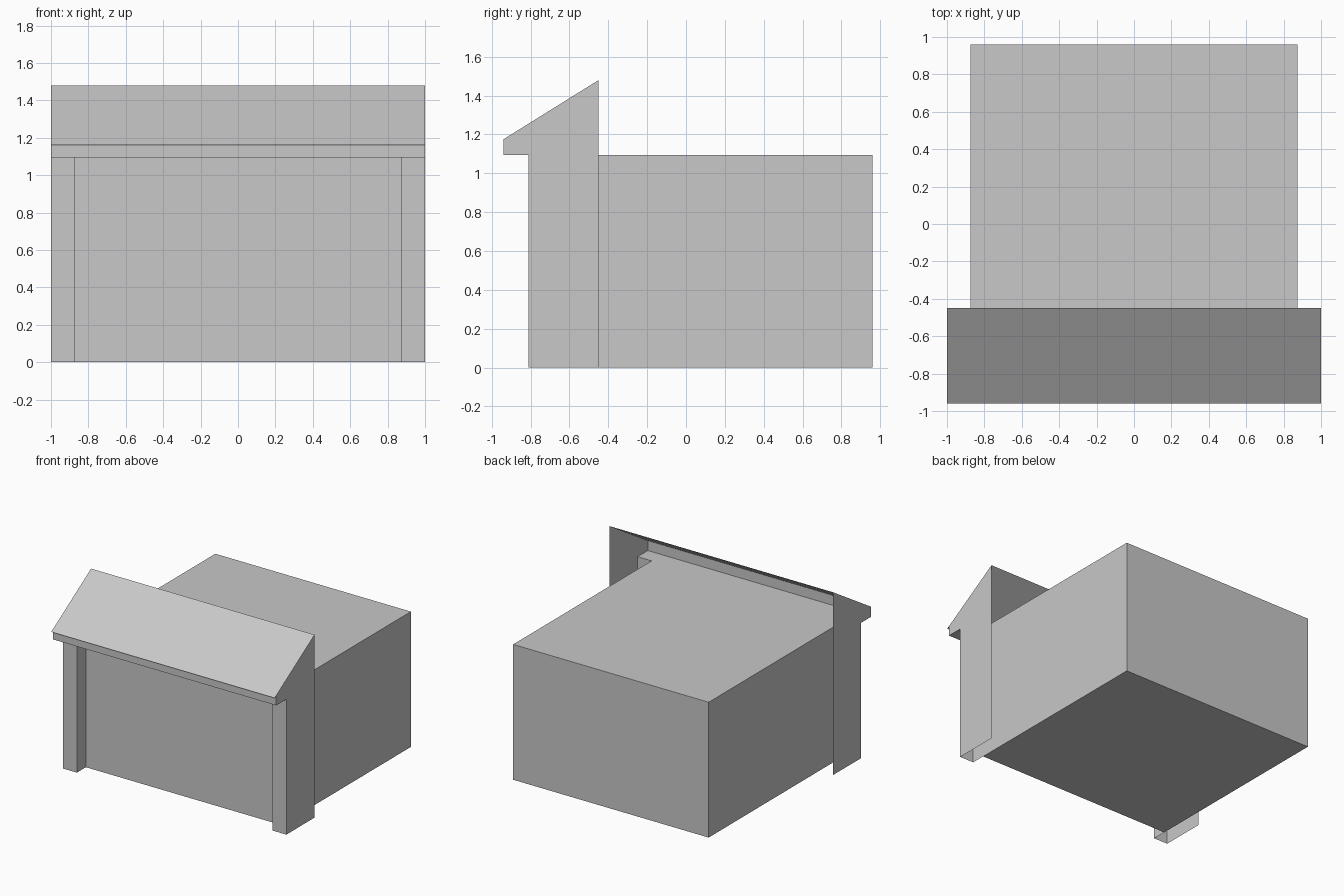
import bpy, bmesh

if "Cube" in bpy.data.objects:
    bpy.data.objects.remove(bpy.data.objects["Cube"])

# One plain grey for the whole model
grey = bpy.data.materials.new("light_grey")
grey.diffuse_color = (0.58, 0.58, 0.58, 1)
grey.use_nodes = True
grey.node_tree.nodes["Principled BSDF"].inputs["Base Color"].default_value = grey.diffuse_color

W, BW = 1.0, 0.875                    # half widths: porch, main block
BACK, WALL = 0.96, -0.695             # main block depth range
RIDGE, POST, FASCIA, EAVE = -0.45, -0.81, -0.94, -0.96
H, FASCIA_TOP, RIDGE_Z = 1.095, 1.175, 1.48
EAVE_Z = FASCIA_TOP - (FASCIA - EAVE) * (RIDGE_Z - FASCIA_TOP) / (RIDGE - FASCIA)


def add_object(name, bm, mirror=False):
    mesh = bpy.data.meshes.new(name)
    bm.to_mesh(mesh)
    bm.free()
    mesh.materials.append(grey)
    obj = bpy.data.objects.new(name, mesh)
    bpy.context.collection.objects.link(obj)
    if mirror:
        mod = obj.modifiers.new("mirror", 'MIRROR')
        mod.use_axis[0] = True
        mod.use_mirror_merge = False
    return obj


def sheet(name, points, mirror=False):
    """A single flat panel through the given outline."""
    bm = bmesh.new()
    bm.faces.new([bm.verts.new(p) for p in points])
    return add_object(name, bm, mirror)


# Main block
bm = bmesh.new()
bmesh.ops.create_cube(bm, size=1)
bmesh.ops.scale(bm, verts=bm.verts, vec=(2 * BW, BACK - WALL, H))
bmesh.ops.translate(bm, verts=bm.verts, vec=(0, (BACK + WALL) / 2, H / 2))
add_object("main_block", bm)

# Side panels of the porch
profile = [(RIDGE, 0), (RIDGE, RIDGE_Z), (FASCIA, FASCIA_TOP),
           (FASCIA, H), (POST, H), (POST, 0)]
sheet("porch_side", [(W, y, z) for y, z in profile], mirror=True)

# Front posts, open at the back and bottom
sheet("post_front", [(BW, POST, 0), (W, POST, 0), (W, POST, H), (BW, POST, H)], mirror=True)
sheet("post_inner_side", [(BW, POST, 0), (BW, POST, H), (BW, WALL, H), (BW, WALL, 0)], mirror=True)

# Soffit under the eave
soffit = [(-W, FASCIA), (-W, POST), (-BW, POST), (-BW, WALL),
          (BW, WALL), (BW, POST), (W, POST), (W, FASCIA)]
sheet("soffit", [(x, y, H) for x, y in soffit])

# Fascia board
sheet("fascia", [(-W, FASCIA, H), (W, FASCIA, H),
                 (W, FASCIA, FASCIA_TOP), (-W, FASCIA, FASCIA_TOP)])

# Sloping roof sheet, slightly past the fascia
sheet("roof", [(-W, EAVE, EAVE_Z), (W, EAVE, EAVE_Z),
               (W, RIDGE, RIDGE_Z), (-W, RIDGE, RIDGE_Z)])
